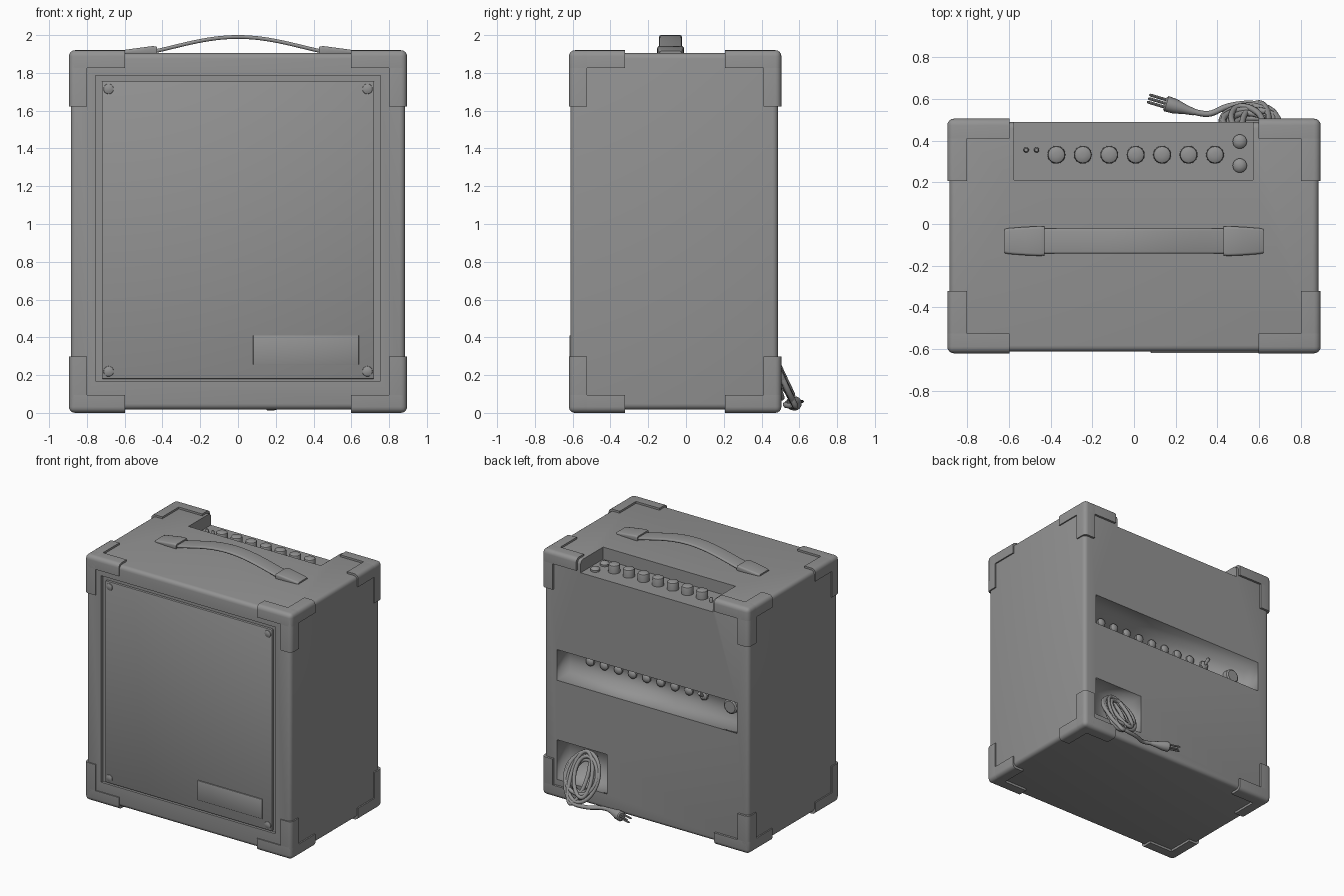
import bpy, bmesh, math, random
from mathutils import Vector

if "Cube" in bpy.data.objects:
    bpy.data.objects.remove(bpy.data.objects["Cube"])

random.seed(11)
grey = bpy.data.materials.new("dark_grey")
grey.diffuse_color = (0.29, 0.29, 0.29, 1)
grey.use_nodes = True
grey.node_tree.nodes["Principled BSDF"].inputs["Base Color"].default_value = grey.diffuse_color


def smooth_shade(ob):
    bpy.ops.object.select_all(action='DESELECT')
    bpy.context.view_layer.objects.active = ob
    ob.select_set(True)
    bpy.ops.object.shade_smooth_by_angle(angle=math.radians(35))


def finish(name, bm, smooth=True):
    bmesh.ops.recalc_face_normals(bm, faces=bm.faces)
    me = bpy.data.meshes.new(name)
    bm.to_mesh(me)
    bm.free()
    me.materials.append(grey)
    ob = bpy.data.objects.new(name, me)
    bpy.context.collection.objects.link(ob)
    if smooth:
        smooth_shade(ob)
    return ob


def add_box(bm, lo, hi):
    vs = bmesh.ops.create_cube(bm, size=1)['verts']
    for v in vs:
        v.co = Vector([lo[i] if v.co[i] < 0 else hi[i] for i in range(3)])
    return vs


def box(name, lo, hi, bevel=0, segs=3, smooth=True):
    bm = bmesh.new()
    add_box(bm, lo, hi)
    if bevel:
        bmesh.ops.bevel(bm, geom=bm.edges[:], offset=bevel, segments=segs, profile=0.5, affect='EDGES')
    return finish(name, bm, smooth)


def loft(name, rings):
    bm = bmesh.new()
    rows = [[bm.verts.new(p) for p in r] for r in rings]
    n = len(rows[0])
    for a, b in zip(rows, rows[1:]):
        for i in range(n):
            bm.faces.new((a[i], a[(i + 1) % n], b[(i + 1) % n], b[i]))
    bm.faces.new(rows[0])
    bm.faces.new(rows[-1])
    return finish(name, bm)


def lathe(name, base, axis, profile, n=24):
    """Profile is (radius, distance along axis) pairs."""
    base, axis = Vector(base), Vector(axis).normalized()
    u = axis.orthogonal().normalized()
    w = axis.cross(u)
    return loft(name, [[base + axis * d + (u * math.cos(k * math.tau / n) + w * math.sin(k * math.tau / n)) * r
                        for k in range(n)] for r, d in profile])


# Cabinet with front pocket, top control tray, rear jack channel and cord pocket
cabinet = box("cabinet", (-0.885, -0.612, 0.018), (0.885, 0.488, 1.905), 0.03, 4, False)
WALL = 0.325
cuts = [((-0.755, -0.7, 0.17), (0.755, -0.592, 1.785)),
        ((-0.575, 0.21, 1.81), (0.57, 0.7, 2.0)),
        ((-0.785, WALL, 0.915), (0.775, 0.7, 1.155)),
        ((0.34, WALL, 0.14), (0.775, 0.7, 0.45))]
for lo, hi in cuts:
    cutter = box("cutter", lo, hi, smooth=False)
    cutter.hide_render = True
    mod = cabinet.modifiers.new("cut", 'BOOLEAN')
    mod.operation, mod.solver, mod.object = 'DIFFERENCE', 'EXACT', cutter
    bpy.context.view_layer.objects.active = cabinet
    bpy.ops.object.modifier_apply(modifier=mod.name)
    bpy.data.objects.remove(cutter)
smooth_shade(cabinet)
# Soft shading inside the rear recesses
for e in cabinet.data.edges:
    if any(abs(cabinet.data.vertices[i].co.y - WALL) < 1e-3 for i in e.vertices):
        e.use_edge_sharp = False

# Front grille panel, its screws and the blank plate
box("grille_panel", (-0.72, -0.610, 0.18), (0.72, -0.585, 1.755), 0.004, 2)
for x in (-0.685, 0.685):
    for z in (0.22, 1.715):
        lathe("panel_screw", (x, -0.608, z), (0, -1, 0), [(0.028, 0), (0.026, 0.005), (0.016, 0.009), (0.004, 0.011)])
box("front_plate", (0.08, -0.618, 0.255), (0.64, -0.60, 0.41), 0.003, 2)

# Corner protectors: three legs meeting at each rounded outer corner
for sx in (-1, 1):
    for sy in (-1, 1):
        for sz in (-1, 1):
            outer = Vector((0.895 * sx, 0.505 if sy > 0 else -0.62, 1.92 if sz > 0 else 0.0))
            sign = Vector((sx, sy, sz))
            bm = bmesh.new()
            for axis in range(3):
                size = [0.095] * 3
                size[axis] = 0.298
                inner = Vector([outer[i] - sign[i] * size[i] for i in range(3)])
                vs = add_box(bm, [min(outer[i], inner[i]) for i in range(3)],
                             [max(outer[i], inner[i]) for i in range(3)])
                tip = min(vs, key=lambda v: (v.co - outer).length)
                bmesh.ops.bevel(bm, geom=list(tip.link_edges), offset=0.032, segments=4,
                                profile=0.5, affect='EDGES')
            finish("corner_protector", bm)


# Carrying handle: arched strap and two tapered end caps
def section(x, z0, z1, y0, y1, r):
    """Rounded rectangle across the handle."""
    pts = []
    for cy, cz, start in ((y1 - r, z1 - r, 0), (y0 + r, z1 - r, 90), (y0 + r, z0 + r, 180), (y1 - r, z0 + r, 270)):
        for k in range(4):
            a = math.radians(start + 30 * k)
            pts.append((x, cy + r * math.cos(a), cz + r * math.sin(a)))
    return pts


rings = []
for k in range(33):
    x = -0.5 + k / 32
    top = 1.915 + 0.085 * math.cos(x / 0.5 * math.pi / 2) ** 1.3
    rings.append(section(x, top - 0.02, top, -0.142, -0.022, 0.0095))
loft("handle_strap", rings)
for s in (-1, 1):
    loft("handle_end_cap", [section(s * x, 1.895, z, -0.082 - w, -0.082 + w, 0.012) for x, z, w in
                            ((0.43, 1.938, 0.069), (0.45, 1.942, 0.071), (0.52, 1.933, 0.068),
                             (0.60, 1.922, 0.062), (0.62, 1.916, 0.058))])

# Top control knobs, input jacks and small switches
for k in range(7):
    lathe("control_knob", (-0.372 + 0.1267 * k, 0.332, 1.81), (0, 0, 1),
          [(0.043, 0), (0.042, 0.05), (0.039, 0.058), (0.03, 0.063), (0.012, 0.066)])
for y in (0.28, 0.395):
    lathe("input_jack", (0.507, y, 1.81), (0, 0, 1), [(0.034, 0), (0.034, 0.014), (0.026, 0.024), (0.01, 0.03)])
for x in (-0.517, -0.467):
    lathe("small_switch", (x, 0.355, 1.81), (0, 0, 1), [(0.013, 0), (0.013, 0.025), (0.008, 0.035)], 12)

# Rear jacks, toggle switch and fuse cap inside the channel
for k in range(8):
    lathe("rear_jack", (0.595 - 0.122 * k, WALL, 1.05), (0, 1, 0),
          [(0.034, 0), (0.034, 0.014), (0.026, 0.024), (0.01, 0.03)])
lathe("toggle_base", (-0.39, WALL, 1.05), (0, 1, 0), [(0.036, 0), (0.036, 0.02), (0.02, 0.03)], 6)
lathe("toggle_lever", (-0.39, WALL + 0.02, 1.05), (0, 0.8, 0.6), [(0.009, 0), (0.015, 0.05), (0.012, 0.062)], 12)
lathe("fuse_cap", (-0.64, WALL, 1.04), (0, 1, 0), [(0.058, 0), (0.056, 0.04), (0.045, 0.048)], 20)

# Coiled power cord hanging out of the pocket: loops of uneven size
path = [Vector((0.55, WALL, 0.32)), Vector((0.55, 0.38, 0.33))]
turns, steps = 7, 24
sizes = [(random.uniform(0.06, 0.19), random.uniform(0.6, 1.05), random.uniform(-0.04, 0.05),
          random.uniform(-0.05, 0.02), random.uniform(-0.02, 0.03)) for _ in range(turns + 1)]
sizes[-1] = (0.15, 0.98, -0.01, 0.0, 0.0)
for k in range(steps // 2, turns * steps + 1):
    i, f = divmod(k, steps)
    a, b, dx, off, dz = [p + (q - p) * f / steps for p, q in zip(sizes[i], sizes[min(i + 1, turns)])]
    t = math.tau * k / steps
    v = -math.cos(t) * b
    path.append(Vector((0.55 + dx - a * math.sin(t), 0.496 - 0.085 * v + off * 0.9,
                        0.215 + dz + 0.185 * v + off * 0.3)))
path += [Vector(p) for p in ((0.44, 0.565, 0.035), (0.38, 0.53, 0.04), (0.33, 0.525, 0.045), (0.28, 0.54, 0.05))]
cord = bpy.data.curves.new("power_cord", 'CURVE')
cord.dimensions, cord.bevel_depth, cord.bevel_resolution = '3D', 0.015, 2
cord.resolution_u, cord.use_fill_caps = 3, True
cord.materials.append(grey)
line = cord.splines.new('NURBS')
line.points.add(len(path) - 1)
for p, q in zip(line.points, path):
    p.co = (q.x, q.y, max(q.z, 0.02), 1)
line.order_u, line.use_endpoint_u = 3, True
bpy.context.collection.objects.link(bpy.data.objects.new("power_cord", cord))

# Plug and prongs
start, aim = Vector((0.29, 0.536, 0.05)), Vector((-1, 0.30, 0)).normalized()
lathe("plug_body", start, aim, [(0.016, 0), (0.022, 0.04), (0.036, 0.10), (0.038, 0.14), (0.03, 0.148)], 16)
side = Vector((0.3, 1, 0)).normalized()
for off, dz in ((0.018, 0.01), (-0.018, 0.01), (0, -0.016)):
    lathe("plug_prong", start + aim * 0.14 + side * off + Vector((0, 0, dz)), aim,
          [(0.007, 0), (0.007, 0.085), (0.004, 0.092)], 8)
